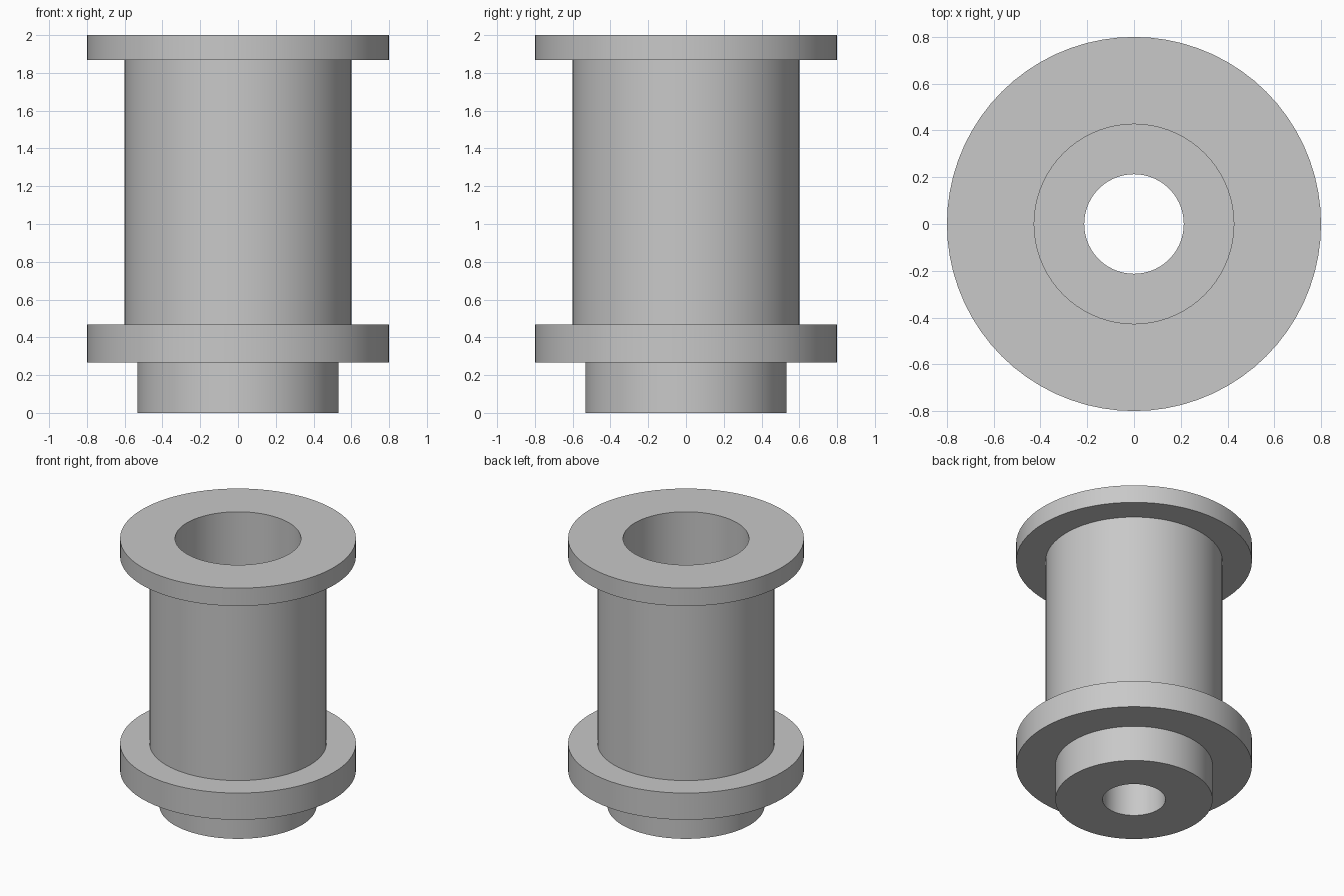
import bpy
import bmesh
import math

cube = bpy.data.objects.get("Cube")
if cube:
    bpy.data.objects.remove(cube, do_unlink=True)

SEGMENTS = 72

# Plain grey material
grey = bpy.data.materials.new("plain grey")
grey.use_nodes = True
colour = (0.58, 0.58, 0.58, 1)
grey.diffuse_color = colour
grey.node_tree.nodes["Principled BSDF"].inputs["Base Color"].default_value = colour


def lathe(name, profile):
    """Revolve a closed (radius, height) outline around z."""
    bm = bmesh.new()
    verts = [bm.verts.new((r, 0, z)) for r, z in profile]
    edges = [bm.edges.new((a, b)) for a, b in zip(verts, verts[1:] + verts[:1])]
    bmesh.ops.spin(bm, geom=verts + edges, cent=(0, 0, 0), axis=(0, 0, 1),
                   angle=math.tau, steps=SEGMENTS)
    bmesh.ops.remove_doubles(bm, verts=bm.verts, dist=0.0005)
    bmesh.ops.recalc_face_normals(bm, faces=bm.faces)
    mesh = bpy.data.meshes.new(name)
    bm.to_mesh(mesh)
    bm.free()
    mesh.materials.append(grey)
    obj = bpy.data.objects.new(name, mesh)
    bpy.context.collection.objects.link(obj)
    bpy.ops.object.select_all(action="DESELECT")
    obj.select_set(True)
    bpy.context.view_layer.objects.active = obj
    bpy.ops.object.shade_smooth_by_angle(angle=math.radians(30))
    return obj


# Section radii and heights
hole, bore, spigot, body, flange = 0.213, 0.427, 0.533, 0.6, 0.8
flange_base, flange_top, bore_floor, rim_base, top = 0.267, 0.467, 0.4, 1.867, 2.0

# One turned piece: spigot, lower flange, barrel, upper flange, stepped bore
lathe("flanged_sleeve", [
    (hole, 0), (spigot, 0),
    (spigot, flange_base), (flange, flange_base),
    (flange, flange_top), (body, flange_top),
    (body, rim_base), (flange, rim_base),
    (flange, top), (bore, top),
    (bore, bore_floor), (hole, bore_floor),
])
